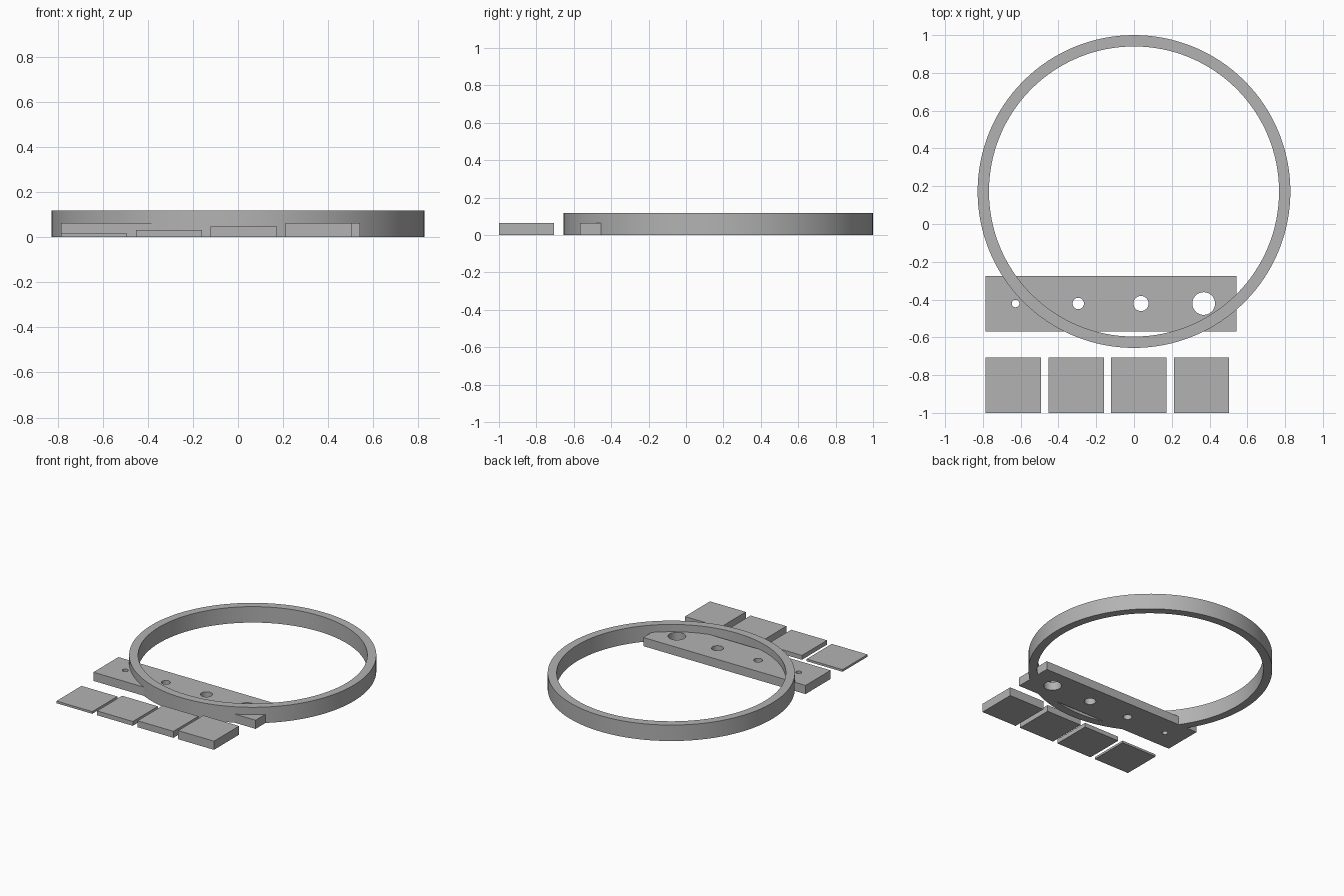
import bpy, bmesh, math
from mathutils import Matrix, Vector

if "Cube" in bpy.data.objects:
    bpy.data.objects.remove(bpy.data.objects["Cube"], do_unlink=True)

grey = bpy.data.materials.new("plain grey")
grey.use_nodes = True
grey.diffuse_color = (0.45, 0.45, 0.45, 1)
grey.node_tree.nodes["Principled BSDF"].inputs["Base Color"].default_value = grey.diffuse_color


def finish(name, bm):
    bmesh.ops.recalc_face_normals(bm, faces=bm.faces)
    mesh = bpy.data.meshes.new(name)
    bm.to_mesh(mesh)
    bm.free()
    mesh.materials.append(grey)
    obj = bpy.data.objects.new(name, mesh)
    bpy.context.collection.objects.link(obj)
    return obj


def activate(obj):
    bpy.ops.object.select_all(action='DESELECT')
    obj.select_set(True)
    bpy.context.view_layer.objects.active = obj


def smooth(obj):
    activate(obj)
    bpy.ops.object.shade_smooth_by_angle(angle=math.radians(30))


def block(name, left, front, width, depth, height):
    bm = bmesh.new()
    centre = Vector((left + width / 2, front + depth / 2, height / 2))
    bmesh.ops.create_cube(bm, size=1, matrix=Matrix.Translation(centre) @ Matrix.Diagonal((width, depth, height, 1)))
    return finish(name, bm)


# Hoop: a rectangular section spun around the vertical axis
def hoop(name, centre_y, inner, outer, height):
    bm = bmesh.new()
    section = [(inner, 0), (outer, 0), (outer, height), (inner, height)]
    verts = [bm.verts.new((r, centre_y, z)) for r, z in section]
    edges = [bm.edges.new((verts[i], verts[i - 1])) for i in range(4)]
    bmesh.ops.spin(bm, geom=verts + edges, cent=(0, centre_y, 0), axis=(0, 0, 1),
                   angle=math.tau, steps=128)
    bmesh.ops.remove_doubles(bm, verts=bm.verts, dist=0.0001)
    return finish(name, bm)


smooth(hoop("hoop", 0.172, 0.768, 0.828, 0.118))

# Gauge bar with four holes of growing size
LEFT, SIDE, PITCH, THICK = -0.785, 0.293, 0.332, 0.064
bar = block("gauge_bar", LEFT, -0.568, 1.327, SIDE, THICK)
bm = bmesh.new()
for i, radius in enumerate((0.02, 0.03, 0.04, 0.06)):
    bmesh.ops.create_cone(bm, cap_ends=True, segments=48, radius1=radius, radius2=radius, depth=0.4,
                          matrix=Matrix.Translation((-0.627 + PITCH * i, -0.421, 0)))
cutter = finish("hole_cutter", bm)
cutter.hide_render = True
cut = bar.modifiers.new("holes", 'BOOLEAN')
cut.operation = 'DIFFERENCE'
cut.solver = 'EXACT'
cut.object = cutter
activate(bar)
bpy.ops.object.modifier_apply(modifier=cut.name)
bpy.data.objects.remove(cutter, do_unlink=True)
smooth(bar)

# Row of square plates, each one step thicker than the last
for i in range(4):
    block(f"square_plate_{i + 1}", LEFT + PITCH * i, -1, SIDE, SIDE, THICK * (i + 1) / 4)
